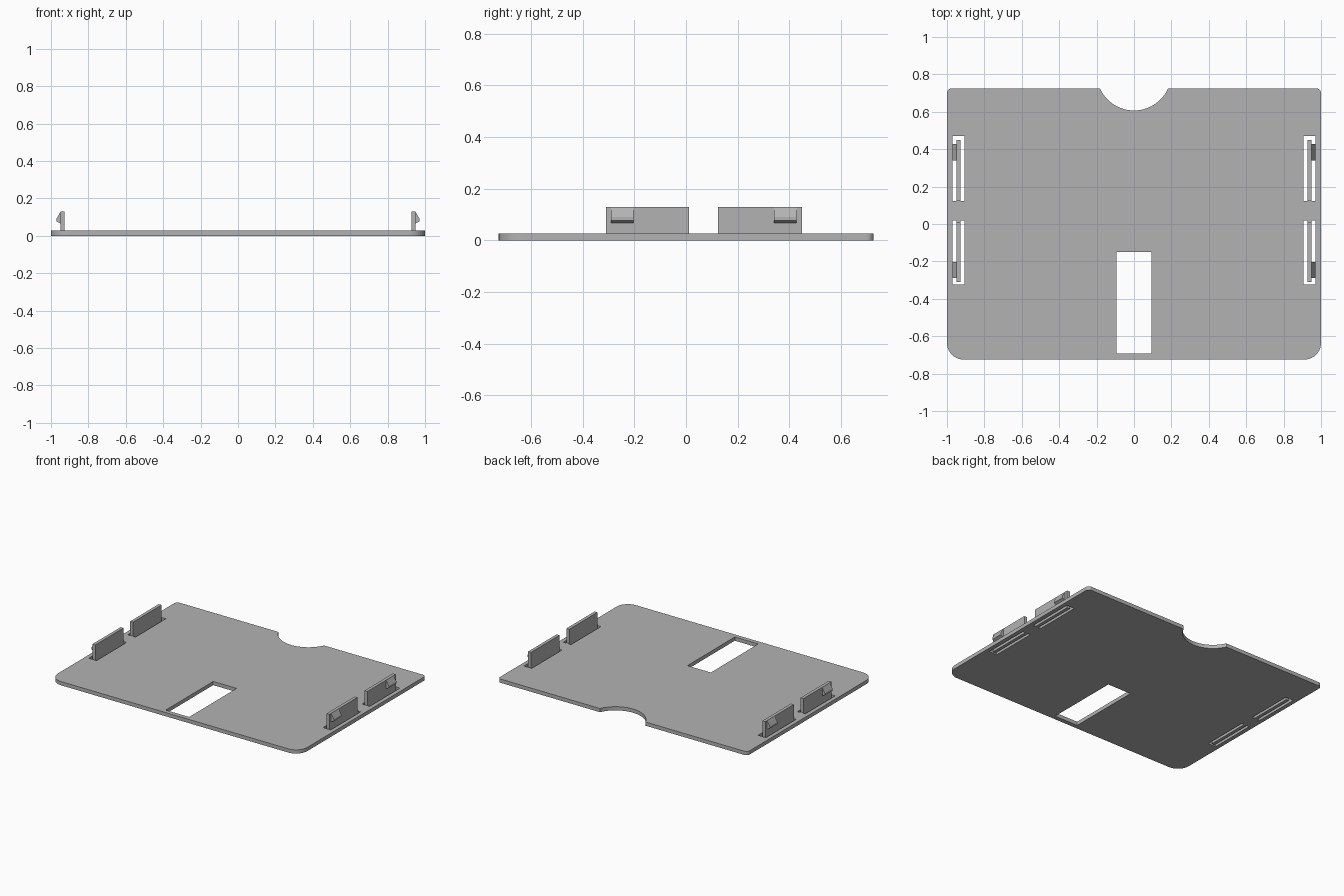
import bpy
import bmesh
from math import cos, sin, pi, asin

cube = bpy.data.objects.get("Cube")
if cube:
    bpy.data.objects.remove(cube, do_unlink=True)

THICK = 0.027
HALF_Y = 0.725

grey = bpy.data.materials.new("plain grey")
grey.use_nodes = True
colour = (0.45, 0.45, 0.45, 1)
grey.diffuse_color = colour
grey.node_tree.nodes["Principled BSDF"].inputs["Base Color"].default_value = colour


def arc(cx, cy, r, start, end, steps):
    return [(cx + r * cos(start + (end - start) * i / steps),
             cy + r * sin(start + (end - start) * i / steps)) for i in range(steps + 1)]


def rect(x0, x1, y0, y1):
    return [(x0, y0), (x1, y0), (x1, y1), (x0, y1)]


def add_mesh(name, mesh):
    obj = bpy.data.objects.new(name, mesh)
    mesh.materials.clear()
    mesh.materials.append(grey)
    bpy.context.collection.objects.link(obj)
    return obj


def plate(name, loops):
    """Flat plate from an outline followed by its holes."""
    curve = bpy.data.curves.new(name + "_outline", 'CURVE')
    curve.dimensions = '2D'
    curve.fill_mode = 'BOTH'
    curve.extrude = THICK / 2
    for loop in loops:
        spline = curve.splines.new('POLY')
        spline.points.add(len(loop) - 1)
        for point, (x, y) in zip(spline.points, loop):
            point.co = (x, y, 0, 1)
        spline.use_cyclic_u = True
    helper = bpy.data.objects.new(name + "_outline", curve)
    bpy.context.collection.objects.link(helper)
    graph = bpy.context.evaluated_depsgraph_get()
    mesh = bpy.data.meshes.new_from_object(helper.evaluated_get(graph))
    bpy.data.objects.remove(helper, do_unlink=True)
    bm = bmesh.new()
    bm.from_mesh(mesh)
    bmesh.ops.remove_doubles(bm, verts=bm.verts, dist=0.0001)
    bmesh.ops.translate(bm, vec=(0, 0, THICK / 2), verts=bm.verts)
    bmesh.ops.recalc_face_normals(bm, faces=bm.faces)
    for face in bm.faces:
        face.smooth = False
    bm.to_mesh(mesh)
    bm.free()
    return add_mesh(name, mesh)


def prism(name, profile, y0, y1):
    """Extrude an x-z profile along y."""
    bm = bmesh.new()
    face = bm.faces.new([bm.verts.new((x, y0, z)) for x, z in profile])
    new = bmesh.ops.extrude_face_region(bm, geom=[face])["geom"]
    bmesh.ops.translate(bm, vec=(0, y1 - y0, 0),
                        verts=[v for v in new if isinstance(v, bmesh.types.BMVert)])
    bmesh.ops.recalc_face_normals(bm, faces=bm.faces)
    mesh = bpy.data.meshes.new(name)
    bm.to_mesh(mesh)
    bm.free()
    return add_mesh(name, mesh)


# Outline: large front corners, small back corners, round finger notch
big, small = 0.09, 0.025
notch_r, notch_y = 0.2, 0.807
dip = asin((notch_y - HALF_Y) / notch_r)
outline = (arc(-1 + big, -HALF_Y + big, big, pi, 1.5 * pi, 10)
           + arc(1 - big, -HALF_Y + big, big, 1.5 * pi, 2 * pi, 10)
           + arc(1 - small, HALF_Y - small, small, 0, pi / 2, 6)
           + arc(0, notch_y, notch_r, -dip, dip - pi, 24)
           + arc(-1 + small, HALF_Y - small, small, pi / 2, pi, 6))

# Window and clip slots
slot_ranges = {"back": (0.123, 0.47), "front": (-0.323, 0.02)}
holes = [rect(-0.094, 0.094, -0.693, -0.15)]
for y0, y1 in slot_ranges.values():
    holes += [rect(0.907, 0.97, y0, y1), rect(-0.97, -0.907, y0, y1)]
plate("base_plate", [outline] + holes)

# Clips: upright tab joined at one slot end, with a wedge hook facing outwards
tabs = {"back": (0.123, 0.449, 0.123, 0.34, 0.427),
        "front": (-0.31, 0.012, 0.012, -0.29, -0.203)}
for side, s in (("left", 1), ("right", -1)):
    for end, (y0, y1, root, h0, h1) in tabs.items():
        label = f"{end}_{side}"
        tab = [(0.927 * s, 0), (0.95 * s, 0), (0.95 * s, 0.129), (0.927 * s, 0.129)]
        prism(label + "_tab", tab, y0, y1)
        hook = [(0.949 * s, 0.066), (0.971 * s, 0.077), (0.971 * s, 0.091), (0.949 * s, 0.128)]
        prism(label + "_hook", hook, h0, h1)
    # Short bridge joining the front tab to its slot end
    bridge = [(0.927 * s, 0), (0.95 * s, 0), (0.95 * s, THICK), (0.927 * s, THICK)]
    prism(f"front_{side}_tab_root", bridge, 0.012, 0.02)
